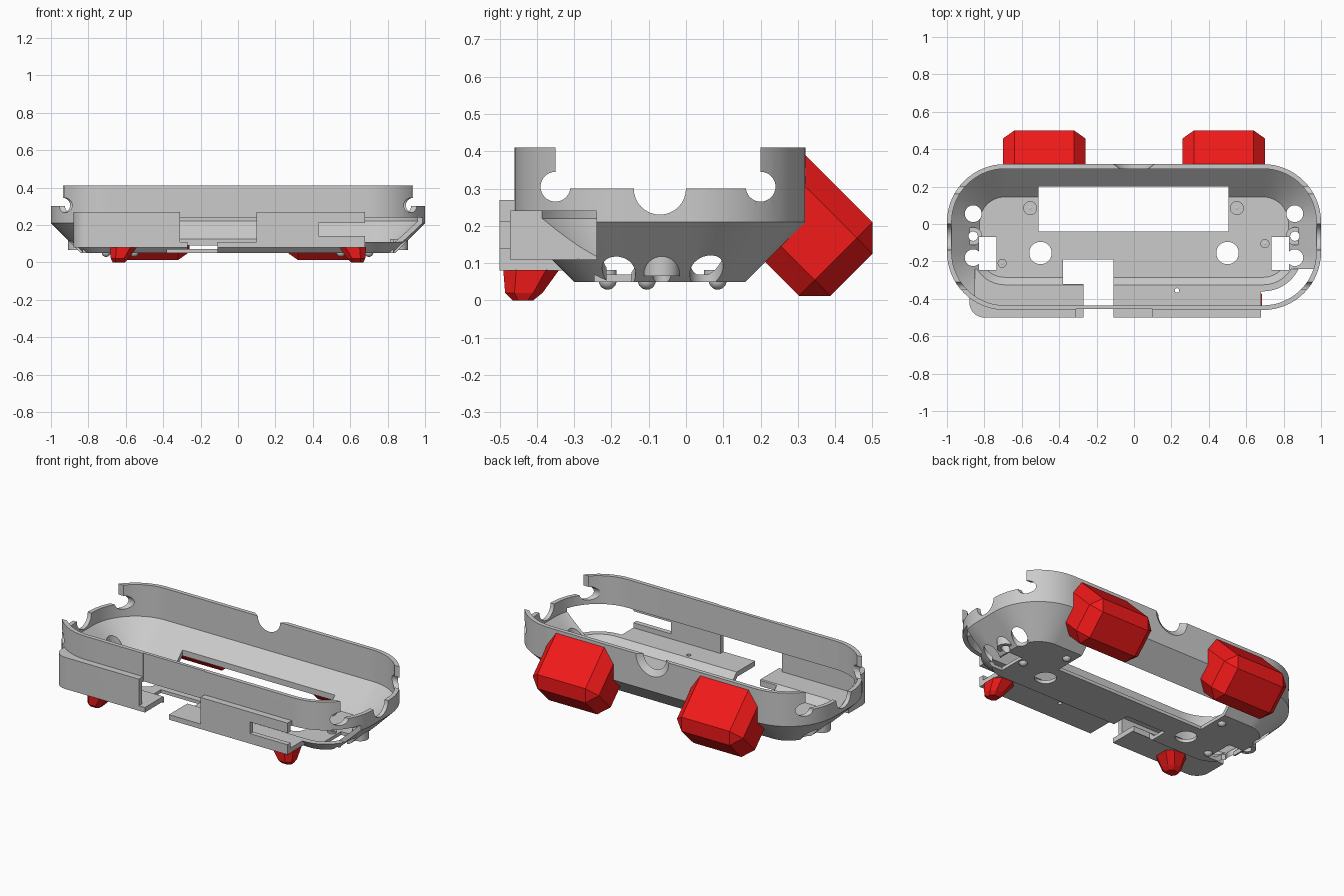
import bpy, bmesh
from math import sin, cos, pi, radians, sqrt
from mathutils import Matrix, Vector

if "Cube" in bpy.data.objects:
    bpy.data.objects.remove(bpy.data.objects["Cube"])


def finish(bm, name):
    bmesh.ops.recalc_face_normals(bm, faces=bm.faces)
    me = bpy.data.meshes.new(name)
    bm.to_mesh(me)
    bm.free()
    ob = bpy.data.objects.new(name, me)
    bpy.context.collection.objects.link(ob)
    return ob


def loft(name, sections):
    """Solid through (points, z) sections with equal point counts."""
    bm = bmesh.new()
    rings = [[bm.verts.new((x, y, z)) for x, y in pts] for pts, z in sections]
    n = len(rings[0])
    for a, b in zip(rings, rings[1:]):
        for i in range(n):
            bm.faces.new((a[i], a[(i + 1) % n], b[(i + 1) % n], b[i]))
    bm.faces.new(rings[0][::-1])
    bm.faces.new(rings[-1])
    return finish(bm, name)


def outline(inset, seg=16):
    """Rounded tray outline, moved inwards by inset."""
    r, pts = 0.31 - inset, []
    for q, (cx, cy) in enumerate([(.69, .01), (-.69, .01), (-.69, -.15), (.69, -.15)]):
        for k in range(seg + 1):
            a = pi / 2 * (q + k / seg)
            pts.append((cx + r * cos(a), cy + r * sin(a)))
    return pts


def box(x0, x1, y0, y1, z0, z1, name="box"):
    return loft(name, [([(x0, y0), (x1, y0), (x1, y1), (x0, y1)], z) for z in (z0, z1)])


def cyl(loc, r, h, axis="Z", r2=None, name="cyl", seg=32):
    rot = {"Z": Matrix(), "X": Matrix.Rotation(pi / 2, 4, "Y"),
           "Y": Matrix.Rotation(-pi / 2, 4, "X")}[axis]
    bm = bmesh.new()
    bmesh.ops.create_cone(bm, cap_ends=True, segments=seg, radius1=r,
                          radius2=r if r2 is None else r2, depth=h,
                          matrix=Matrix.Translation(loc) @ rot)
    return finish(bm, name)


def boolean(ob, tool, op="DIFFERENCE"):
    m = ob.modifiers.new("bool", "BOOLEAN")
    m.operation, m.solver, m.object = op, "EXACT", tool
    bpy.context.view_layer.objects.active = ob
    bpy.ops.object.modifier_apply(modifier=m.name)
    bpy.data.objects.remove(tool)
    return ob


def foot_block(cx, t, start, name="block"):
    """Chamfered block standing square on the 45 degree back slope, shrunk by t."""
    x, u0, u1, d1 = .22 - t, .2227 + t, .502 - t, .265 - t
    bm = bmesh.new()
    bmesh.ops.create_cube(bm, size=1)
    for v in bm.verts:
        v.co = Vector((2 * x * v.co.x, u1 if v.co.y > 0 else u0, d1 if v.co.z > 0 else start))
    edges = [e for e in bm.edges if any(v.co.z > 0 for v in e.verts)]
    bmesh.ops.bevel(bm, geom=edges, offset=.06 - t * .4, segments=1, affect="EDGES", profile=.5)
    s = sqrt(.5)
    for v in bm.verts:
        a, u, d = v.co
        v.co = (cx + a, (u + d) * s, (u - d) * s)
    return finish(bm, name)


def hull():
    return loft("hull", [(outline(.16), .05), (outline(0), .21), (outline(0), .41)])


red = bpy.data.materials.new("red_rubber")
red.diffuse_color = (.9, .01, .01, 1)
red.use_nodes = True
red.node_tree.nodes["Principled BSDF"].inputs["Base Color"].default_value = red.diffuse_color

# tray shell with the front housing merged in
tray = hull()
tray.name = "tray"
corner = [(-.80 - .08 * cos(a), -.42 - .08 * sin(a)) for a in [pi / 2 * k / 10 for k in range(11)]]
housing = corner + [(.68, -.50), (.68, -.29), (-.88, -.29)]
boolean(tray, loft("housing", [(housing, .08), (housing, .27)]), "UNION")
boolean(tray, loft("cavity", [(outline(.175), .07), (outline(.025), .22), (outline(.025), .5)]))

# boss around the small side holes
for s in (-1, 1):
    boolean(tray, cyl((s * .86, -.065, .095), .048, .06), "UNION")

cuts = [
    (-.85, 1.1, -.47, -.24, .11, .24),    # front cavity, open at the right corner
    (-.31, .10, -.6, -.455, .11, .5),     # front window
    (.43, .72, -.6, -.4, .14, .21),       # front slot
    (-.27, -.11, -.6, -.25, 0, .13),      # floor notch
    (-.38, -.11, -.32, -.19, 0, .13),
    (-.51, .505, -.04, .20, 0, .2),       # large rear opening
    (-1.2, 1.2, -.35, .20, .30, .6),      # lowered end walls
    (-.83, -.735, -.245, -.07, 0, .15),   # side windows
    (.735, .83, -.245, -.07, 0, .15),
]
for c in cuts:
    boolean(tray, box(*c))

# round notches in the end walls and the flared notch in the back
for y, z, r in [(-.35, .305, .04), (.20, .305, .04), (-.07, .30, .07)]:
    boolean(tray, cyl((0, y, z), r, 3, "X"))
boolean(tray, cyl((0, .31, .41), .054, .06, "Y", .138))

# vertical holes
holes = [(.23, -.355, .012)]
for s in (-1, 1):
    holes += [(s * .86, .055, .045), (s * .86, -.065, .025), (s * .86, -.18, .045), (s * .5, -.155, .06)]
for x, y, r in holes:
    boolean(tray, cyl((x, y, .1), r, .19))

# hollow rear feet: red shell outside, grey lining inside
for s, side in ((-1, "left"), (1, "right")):
    cx = s * .48
    boolean(tray, foot_block(cx, .02, -.075))
    foot = foot_block(cx, 0, -.06, "rear_foot_" + side)
    boolean(foot, foot_block(cx, .012, -.08))
    boolean(foot, hull())
    foot.data.materials.clear()
    foot.data.materials.append(red)
    lining = foot_block(cx, .012, -.06, "rear_foot_lining_" + side)
    boolean(lining, foot_block(cx, .02, -.08))
    boolean(lining, hull())

# small tapered front feet
def octagon(x0, x1, y0, y1, c):
    return [(x0 + c, y0), (x1 - c, y0), (x1, y0 + c), (x1, y1 - c),
            (x1 - c, y1), (x0 + c, y1), (x0, y1 - c), (x0, y0 + c)]

for s, side in ((-1, "left"), (1, "right")):
    secs = [((.605, .67, -.465, -.41, .015), 0), ((.585, .68, -.485, -.385, .025), .02),
            ((.54, .685, -.49, -.34, .035), .082)]
    foot = loft("front_foot_" + side,
                [([(s * x, y) for x, y in octagon(*o)], z) for o, z in secs])
    foot.data.materials.append(red)

# screw bosses on the floor with round pegs below
for i, (x, y, r) in enumerate([(-.555, .085, .037), (.55, .085, .037), (.70, -.105, .024), (-.705, -.21, .024)]):
    ring = cyl((x, y, .074), r, .016, name="screw_boss_%d" % i)
    boolean(ring, cyl((x, y, .085), r * .5, .02))
    bm = bmesh.new()
    bmesh.ops.create_uvsphere(bm, u_segments=20, v_segments=10, radius=.024,
                              matrix=Matrix.Translation((x, y, .053)))
    peg = finish(bm, "floor_peg_%d" % i)

# smooth the round parts, keep the feet faceted
bpy.ops.object.select_all(action="DESELECT")
for ob in bpy.context.scene.objects:
    if "foot" not in ob.name:
        ob.select_set(True)
bpy.context.view_layer.objects.active = tray
bpy.ops.object.shade_smooth_by_angle(angle=radians(30))
